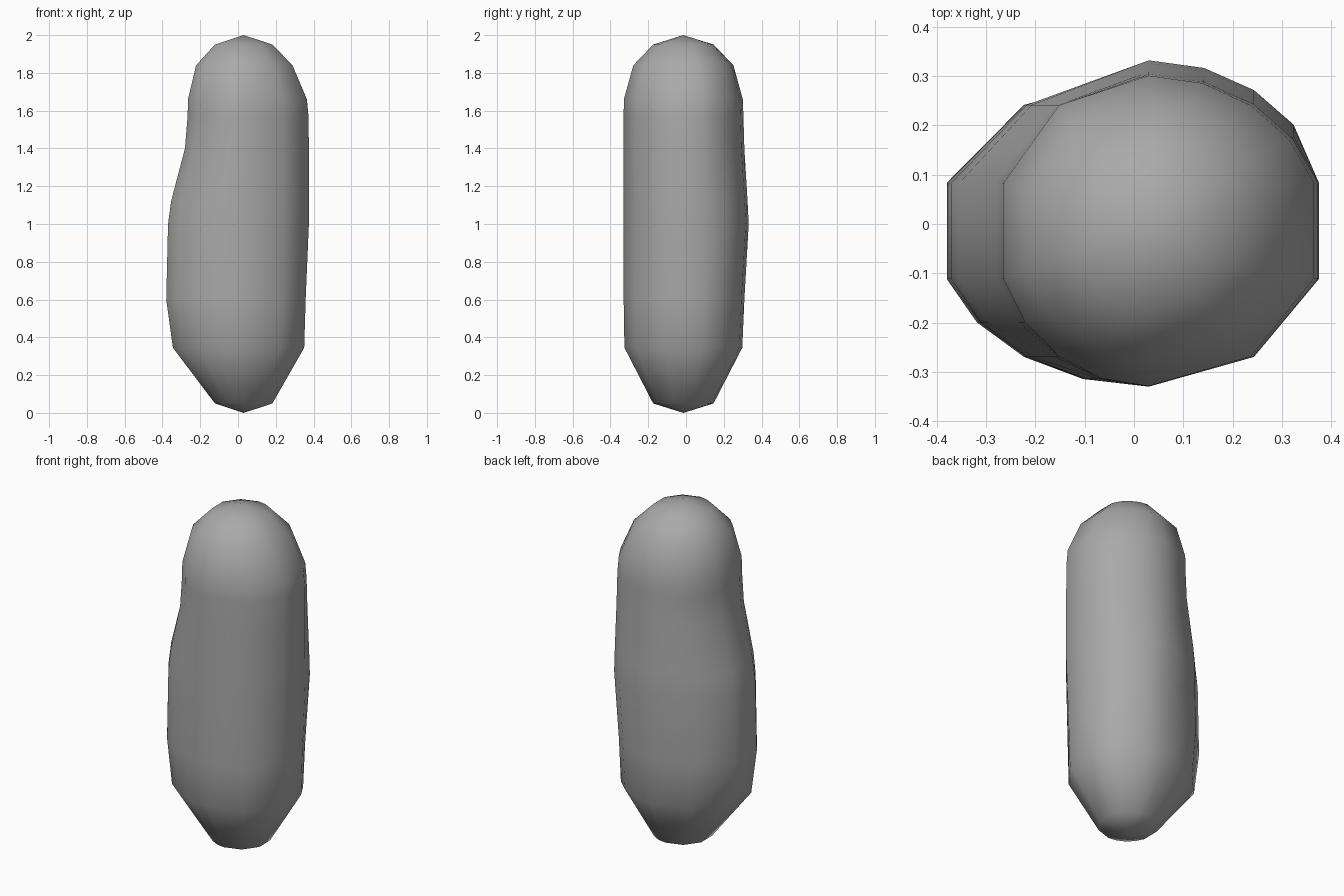
import bpy, bmesh, math

if "Cube" in bpy.data.objects:
    bpy.data.objects.remove(bpy.data.objects["Cube"])

CX, CY = 0.03, -0.014

# grey stone-like material
mat = bpy.data.materials.new("plain grey")
mat.diffuse_color = (0.4, 0.4, 0.4, 1)
mat.use_nodes = True
mat.node_tree.nodes["Principled BSDF"].inputs["Base Color"].default_value = mat.diffuse_color

# coarse sides, with finer facets on the right-back and left-front corners
ANGLES = [18, 36, 54, 72, 90, 126, 162, 198, 216, 234, 252, 270, 306, 342]

# height, left radius, right radius, depth radius, right-back bulge
RINGS = [
    (0.05, 0.160, 0.160, 0.160, 0.0),
    (0.345, 0.394, 0.337, 0.312, 0.0),
    (0.60, 0.431, 0.345, 0.316, 0.007),
    (1.00, 0.421, 0.363, 0.316, 0.030),
    (1.12, 0.404, 0.363, 0.316, 0.024),
    (1.40, 0.327, 0.363, 0.316, 0.007),
    (1.57, 0.312, 0.361, 0.316, 0.002),
    (1.66, 0.310, 0.352, 0.315, 0.0),
    (1.84, 0.265, 0.272, 0.265, 0.0),
    (1.95, 0.160, 0.160, 0.160, 0.0),
]

bm = bmesh.new()
loops = []
for z, left, right, depth, bulge in RINGS:
    loop = []
    for deg in ANGLES:
        c, s = math.cos(math.radians(deg)), math.sin(math.radians(deg))
        x = CX + c * (right if c > 0 else left)
        y = CY + s * depth + (bulge if 30 < deg < 95 else 0)
        loop.append(bm.verts.new((x, y, z)))
    loops.append(loop)

# side walls
n = len(ANGLES)
for lo, hi in zip(loops, loops[1:]):
    for i in range(n):
        j = (i + 1) % n
        bm.faces.new((lo[i], lo[j], hi[j], hi[i]))

# shallow pointed caps
for loop, z in ((loops[0], 0.0), (loops[-1], 2.0)):
    tip = bm.verts.new((CX, CY, z))
    for i in range(n):
        bm.faces.new((loop[i], loop[(i + 1) % n], tip))

bmesh.ops.recalc_face_normals(bm, faces=bm.faces)
for f in bm.faces:
    f.smooth = True

mesh = bpy.data.meshes.new("rounded_body")
bm.to_mesh(mesh)
bm.free()
mesh.materials.append(mat)
body = bpy.data.objects.new("rounded_body", mesh)
bpy.context.collection.objects.link(body)
